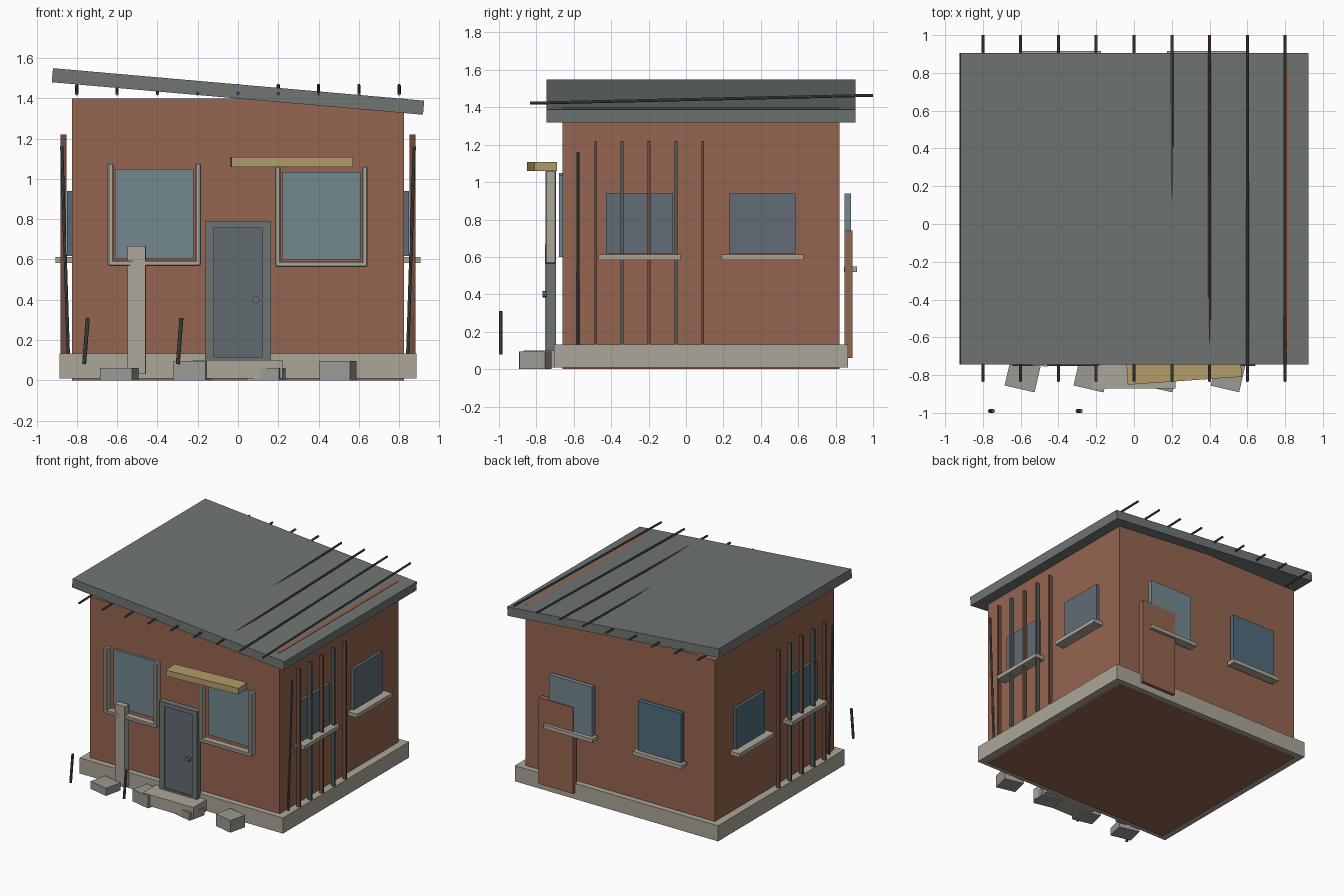
import bpy
from math import radians, atan2, hypot
from mathutils import Vector

if "Cube" in bpy.data.objects:
    bpy.data.objects.remove(bpy.data.objects["Cube"])

MATS = {}
COLORS = {
    "brick": (0.30, 0.13, 0.08), "roof": (0.16, 0.18, 0.17), "concrete": (0.41, 0.38, 0.32),
    "glass": (0.17, 0.25, 0.28), "dark_glass": (0.12, 0.15, 0.18), "blue_glass": (0.08, 0.15, 0.20),
    "metal": (0.09, 0.10, 0.10), "rust": (0.16, 0.07, 0.045), "leaf": (0.12, 0.145, 0.16),
    "frame": (0.15, 0.17, 0.17), "wood": (0.45, 0.34, 0.14), "stone": (0.33, 0.32, 0.29),
}


def paint(ob, name, color):
    ob.name = name
    if color not in MATS:
        MATS[color] = bpy.data.materials.new(color)
        MATS[color].diffuse_color = (*COLORS[color], 1)
    ob.data.materials.append(MATS[color])
    return ob


def box(name, center, size, color, rot=(0, 0, 0), bevel=0):
    bpy.ops.mesh.primitive_cube_add(size=1, location=center,
                                    rotation=[radians(a) for a in rot])
    ob = bpy.context.object
    ob.scale = size
    bpy.ops.object.transform_apply(location=False, rotation=False, scale=True)
    if bevel:
        m = ob.modifiers.new("bevel", 'BEVEL')
        m.width, m.segments = bevel, 1
    return paint(ob, name, color)


def span(name, x, y, z, color, bevel=0):
    # box given by its extents on each axis
    return box(name, [(a + b) / 2 for a, b in (x, y, z)],
               [b - a for a, b in (x, y, z)], color, bevel=bevel)


def rod(name, p, q, r, color):
    p, q = Vector(p), Vector(q)
    bpy.ops.mesh.primitive_cylinder_add(vertices=8, radius=r, depth=(q - p).length,
                                        location=(p + q) / 2)
    ob = bpy.context.object
    ob.rotation_euler = (q - p).to_track_quat('Z', 'Y').to_euler()
    return paint(ob, name, color)


# walls, plinth and sloping roof slab
span("walls", (-0.825, 0.825), (-0.66, 0.82), (0, 1.4), "brick")
span("plinth", (-0.885, 0.885), (-0.705, 0.865), (0.01, 0.133), "concrete")
box("roof", (0, 0.08, 1.434), (1.85, 1.65, 0.07), "roof", rot=(0, 5, 0))

# rebar running through the roof
for i in range(9):
    x = -0.8 + 0.2 * i
    rod("roof_rebar", (x, -0.835, 1.422), (x, 1.0, 1.464), 0.008,
        "rust" if i in (0, 6) else "metal")

# front windows with side posts and sill
for x0, x1, z0, z1 in ((-0.61, -0.22, 0.605, 1.05), (0.22, 0.607, 0.6, 1.035)):
    span("front_glass", (x0, x1), (-0.68, -0.65), (z0, z1), "glass")
    for a in (x0 - 0.037, x1 + 0.008):
        span("window_post", (a, a + 0.029), (-0.752, -0.695), (z0 - 0.035, z1 + 0.028),
             "concrete", 0.006)
    span("front_sill", (x0 - 0.03, x1 + 0.03), (-0.752, -0.695), (z0 - 0.037, z0 - 0.01),
         "concrete", 0.005)

# door frame, leaf and knob
for s in (-1, 1):
    box("door_jamb", (s * 0.142, -0.72, 0.443), (0.044, 0.05, 0.695), "frame")
span("door_head", (-0.12, 0.12), (-0.745, -0.695), (0.757, 0.79), "frame")
span("door_threshold", (-0.12, 0.12), (-0.745, -0.695), (0.095, 0.115), "frame")
span("door_leaf", (-0.12, 0.12), (-0.735, -0.70), (0.115, 0.757), "leaf")
rod("door_knob", (0.09, -0.73, 0.40), (0.09, -0.766, 0.40), 0.018, "frame")

# awning plank and leaning post
box("awning_plank", (0.265, -0.77, 1.084), (0.605, 0.12, 0.048), "wood", rot=(0, 0, 4))
box("leaning_post", (-0.502, -0.727, 0.349), (0.09, 0.05, 0.636), "concrete", rot=(0, 0, -3))

# doorstep and loose blocks
span("doorstep", (-0.22, 0.22), (-0.87, -0.70), (0.01, 0.1), "concrete")
for x, w, h in ((-0.59, 0.163, 0.06), (-0.225, 0.163, 0.095),
                (0.14, 0.163, 0.06), (0.497, 0.155, 0.095)):
    box("loose_block", (x, -0.805, h / 2), (w, 0.14, h), "stone", rot=(0, 0, -13))

# short stakes in front
for x in (-0.755, -0.29):
    rod("stake", (x - 0.009, -0.99, 0.08), (x + 0.009, -0.99, 0.31), 0.01, "metal")

# side windows, sills and bars, the same on both sides
for s, glass in ((1, "dark_glass"), (-1, "blue_glass")):
    for y in (-0.248, 0.408):
        box("side_glass", (s * 0.832, y, 0.778), (0.032, 0.357, 0.322), glass)
        box("side_sill", (s * 0.86, y, 0.598), (0.09, 0.438, 0.03), "concrete")
    for i, y in enumerate((-0.483, -0.342, -0.198, -0.053, 0.09)):
        box("side_bar", (s * 0.867, y, 0.665), (0.03, 0.015, 1.11),
            "metal" if i % 2 else "rust")
    rod("leaning_bar", (s * 0.842, -0.577, 0.12), (s * 0.875, -0.577, 1.16), 0.008, "metal")

# back windows and the board covering one of them
for s, glass in ((1, "glass"), (-1, "blue_glass")):
    box("back_glass", (s * 0.388, 0.865, 0.745), (0.375, 0.036, 0.39), glass)
    box("back_sill", (s * 0.388, 0.88, 0.535), (0.425, 0.07, 0.03), "concrete")
span("back_board", (0.36, 0.66), (0.847, 0.89), (0.06, 0.74), "brick")

for m in bpy.data.materials:
    if m.users and not m.is_grease_pencil:
        m.use_nodes = True
        m.node_tree.nodes["Principled BSDF"].inputs["Base Color"].default_value = m.diffuse_color
